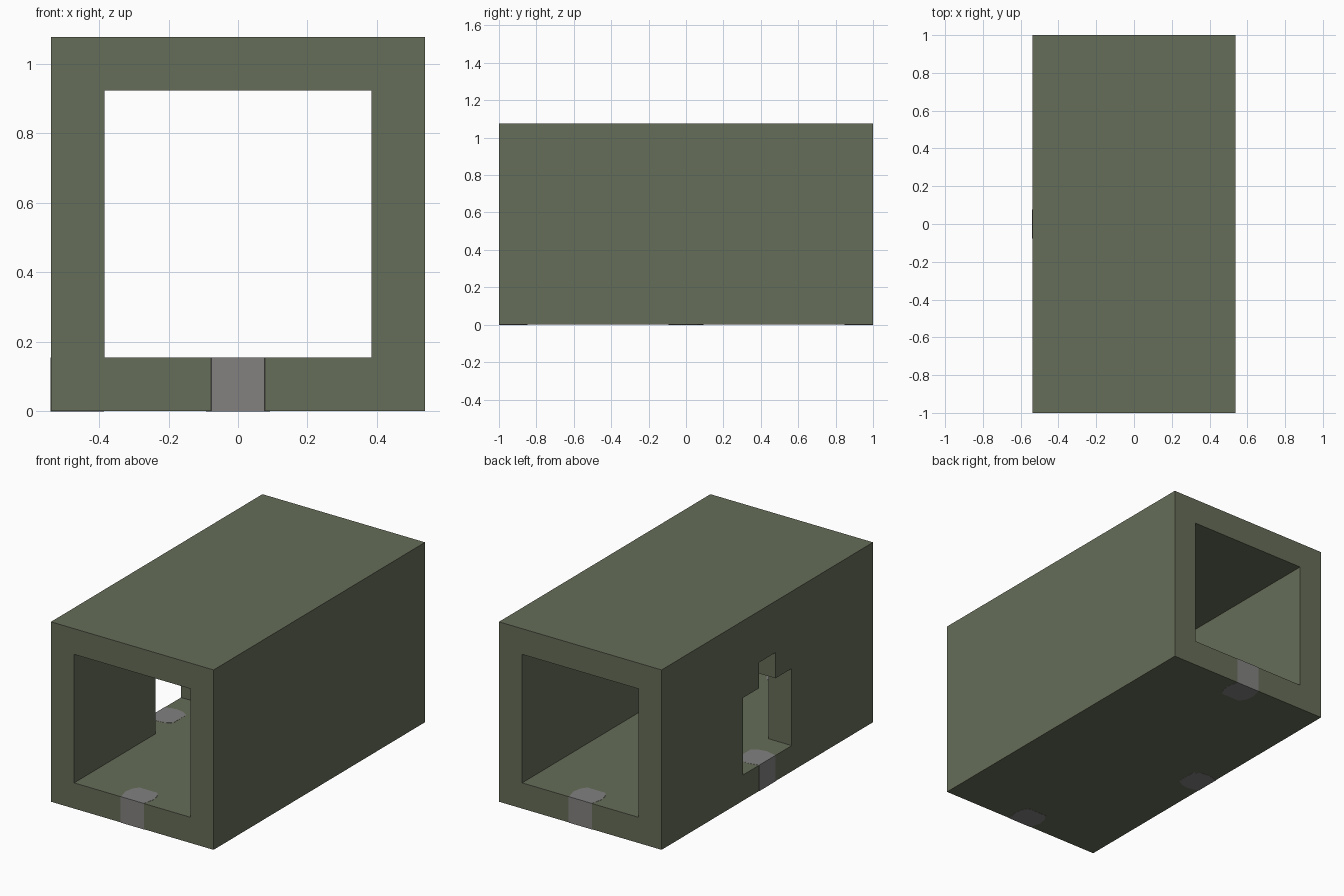
import bpy, bmesh
from mathutils import Matrix, Vector

cube = bpy.data.objects.get("Cube")
if cube:
    bpy.data.objects.remove(cube, do_unlink=True)

U = 1 / 13            # building module
LIFT = 0.001          # how far the inlays stand proud of the wall


def material(name, color):
    mat = bpy.data.materials.new(name)
    mat.use_nodes = True
    mat.diffuse_color = color
    mat.node_tree.nodes["Principled BSDF"].inputs["Base Color"].default_value = color
    return mat


def prism(name, profile, axes, depth, mat=None):
    """Extrude a flat profile; axes maps (a, b, depth) to world space."""
    bm = bmesh.new()
    face = bm.faces.new([bm.verts.new(axes @ Vector((a, b, 0))) for a, b in profile])
    side = bmesh.ops.extrude_face_region(bm, geom=[face])
    moved = [v for v in side["geom"] if isinstance(v, bmesh.types.BMVert)]
    bmesh.ops.translate(bm, verts=moved, vec=axes.to_3x3() @ Vector((0, 0, depth)))
    bmesh.ops.recalc_face_normals(bm, faces=bm.faces)
    mesh = bpy.data.meshes.new(name)
    bm.to_mesh(mesh)
    bm.free()
    obj = bpy.data.objects.new(name, mesh)
    bpy.context.collection.objects.link(obj)
    if mat:
        mesh.materials.append(mat)
    return obj


def square(half, low, high):
    return [(-half, low), (half, low), (half, high), (-half, high)]


def cut(target, cutter):
    cutter.hide_render = True
    mod = target.modifiers.new("cut", "BOOLEAN")
    mod.operation = "DIFFERENCE"
    mod.solver = "EXACT"
    mod.object = cutter
    bpy.context.view_layer.objects.active = target
    bpy.ops.object.modifier_apply(modifier=mod.name)
    bpy.data.objects.remove(cutter, do_unlink=True)


olive = material("olive_wall", (0.133, 0.153, 0.098, 1))
grey = material("grey_inlay", (0.223, 0.219, 0.216, 1))

# Profile axes: along the corridor (x, z, y) and through the side wall (y, z, x)
along = Matrix(((1, 0, 0, 0), (0, 0, 1, 0), (0, 1, 0, 0), (0, 0, 0, 1)))
across = Matrix(((0, 0, 1, 0), (1, 0, 0, 0), (0, 1, 0, 0), (0, 0, 0, 1)))

# Hollow square corridor
walls = prism("corridor_walls", square(7 * U, 0, 14 * U),
              Matrix.Translation((0, -1, 0)) @ along, 2, olive)
cut(walls, prism("tunnel_cutter", square(5 * U, 2 * U, 12 * U),
                 Matrix.Translation((0, -2, 0)) @ along, 4))

# Stepped doorway through the -x wall
door = [(-3, 2), (3, 2), (3, 8), (1, 8), (1, 10), (-1, 10), (-1, 8), (-3, 8)]
cut(walls, prism("door_cutter", [(a * U, b * U) for a, b in door],
                 Matrix.Translation((-9 * U, 0, 0)) @ across, 5 * U))

# Grey threshold inlays running through the floor at each opening
half = [(1, 0), (1.2, 0.9), (1.1, 1.5), (0.8, 2)]
inlay = [(a * U, b * U) for a, b in half + [(-a, b) for a, b in reversed(half)]]
thresholds = {
    "front_threshold": (0, (0, -1 - LIFT, -LIFT)),
    "back_threshold": (180, (0, 1 + LIFT, -LIFT)),
    "side_threshold": (-90, (-7 * U - LIFT, 0, -LIFT)),
}
for name, (angle, place) in thresholds.items():
    turn = Matrix.Rotation(angle * 3.14159265 / 180, 4, "Z")
    prism(name, inlay, Matrix.Translation(place) @ turn, 2 * U + 2 * LIFT, grey)
